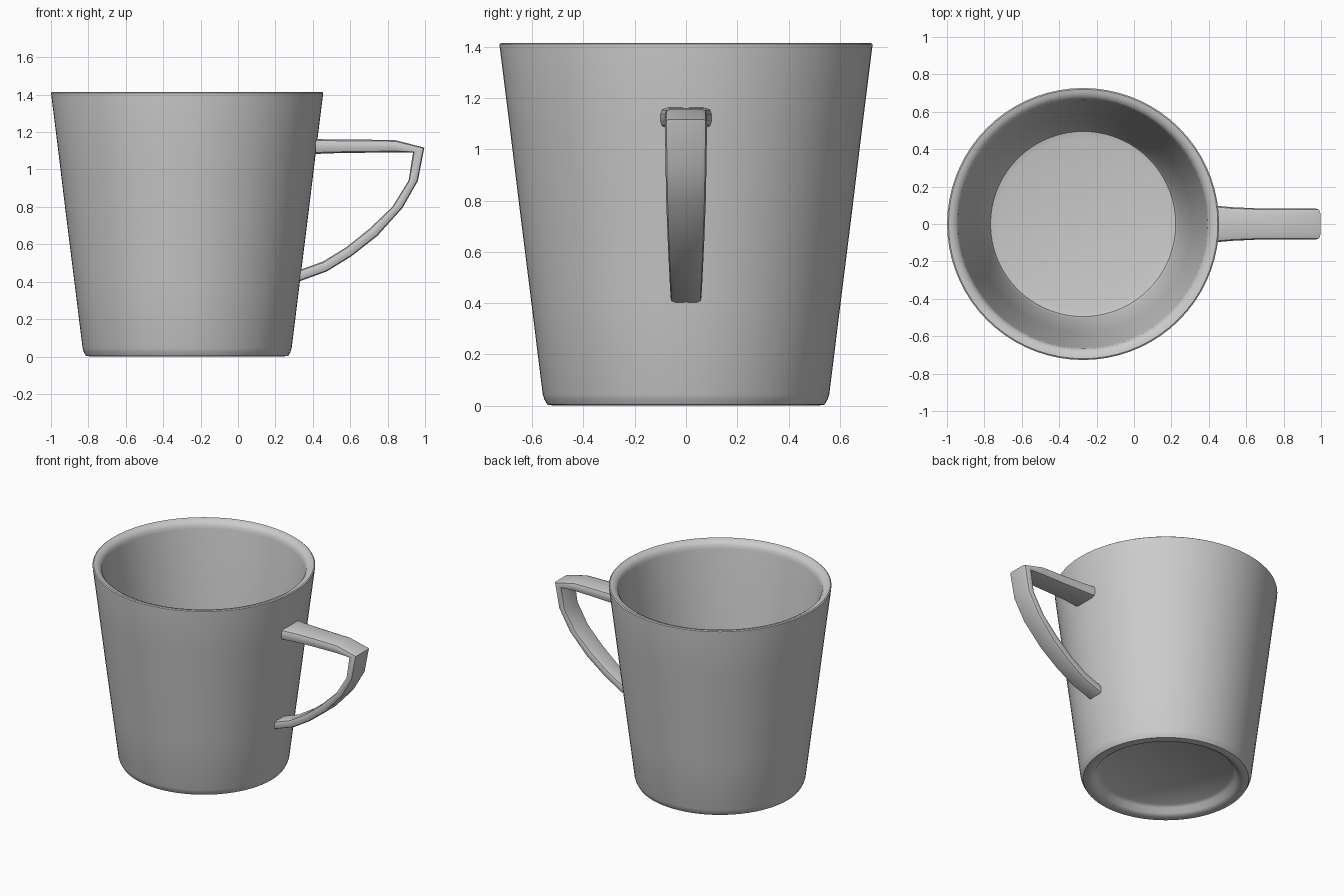
import bpy, bmesh, math
from mathutils import Vector

if "Cube" in bpy.data.objects:
    bpy.data.objects.remove(bpy.data.objects["Cube"])

CX = -0.272   # axis of the cup


def finish(name, bm, angle):
    bmesh.ops.recalc_face_normals(bm, faces=bm.faces)
    me = bpy.data.meshes.new(name)
    bm.to_mesh(me)
    bm.free()
    ob = bpy.data.objects.new(name, me)
    bpy.context.collection.objects.link(ob)
    bpy.ops.object.select_all(action='DESELECT')
    ob.select_set(True)
    bpy.context.view_layer.objects.active = ob
    bpy.ops.object.shade_smooth_by_angle(angle=math.radians(angle))
    return ob


def lathe(name, profile, steps=72):
    bm = bmesh.new()
    verts = [bm.verts.new((r, 0, z)) for r, z in profile]
    edges = [bm.edges.new(p) for p in zip(verts, verts[1:])]
    bmesh.ops.spin(bm, geom=verts + edges, cent=(0, 0, 0), axis=(0, 0, 1),
                   angle=2 * math.pi, steps=steps, use_merge=True)
    bmesh.ops.remove_doubles(bm, verts=bm.verts, dist=1e-5)
    ob = finish(name, bm, 40)
    ob.location.x = CX
    return ob


# Cup: recessed underside, foot ring, tapered wall, rolled rim, inside
lathe("cup_body", [
    (0, 0.06), (0.43, 0.06), (0.452, 0.045), (0.47, 0.015), (0.49, 0.002),
    (0.515, 0.0), (0.541, 0.004), (0.553, 0.025), (0.559, 0.045),
    (0.603, 0.40), (0.648, 0.76), (0.688, 1.09), (0.727, 1.402),
    (0.727, 1.41), (0.72, 1.415), (0.70, 1.412), (0.68, 1.402),
    (0.667, 1.385), (0.662, 1.36), (0.58, 0.73), (0.51, 0.13),
    (0.495, 0.10), (0.46, 0.092), (0, 0.09)])

# Handle stations: outer (x, z), inner (x, z), half width
stations = [
    ((0.415, 1.162), (0.415, 1.083), 0.100),
    ((0.52, 1.161), (0.52, 1.087), 0.090),
    ((0.65, 1.160), (0.65, 1.089), 0.084),
    ((0.84, 1.157), (0.84, 1.092), 0.082),
    ((0.996, 1.117), (0.936, 1.091), 0.082),
    ((0.962, 0.94), (0.912, 0.94), 0.080),
    ((0.880, 0.795), (0.825, 0.80), 0.077),
    ((0.745, 0.645), (0.705, 0.685), 0.072),
    ((0.605, 0.535), (0.58, 0.585), 0.067),
    ((0.475, 0.455), (0.455, 0.508), 0.063),
    ((0.322, 0.400), (0.322, 0.460), 0.060)]
# Rounded strap section: (share of half width, share from inner to outer)
section = [(-0.7, 0), (0.7, 0), (0.93, 0.1), (1, 0.35), (1, 0.65),
           (0.93, 0.9), (0.7, 1), (-0.7, 1), (-0.93, 0.9), (-1, 0.65),
           (-1, 0.35), (-0.93, 0.1)]
bm = bmesh.new()
rings = []
for (ox, oz), (ix, iz), w in stations:
    o, i = Vector((ox, 0, oz)), Vector((ix, 0, iz))
    rings.append([bm.verts.new(i.lerp(o, t) + Vector((0, s * w, 0)))
                  for s, t in section])
n = len(section)
for a, b in zip(rings, rings[1:]):
    for k in range(n):
        m = (k + 1) % n
        bm.faces.new((a[k], a[m], b[m], b[k]))
bm.faces.new(rings[0])
bm.faces.new(rings[-1])
finish("handle", bm, 45)
